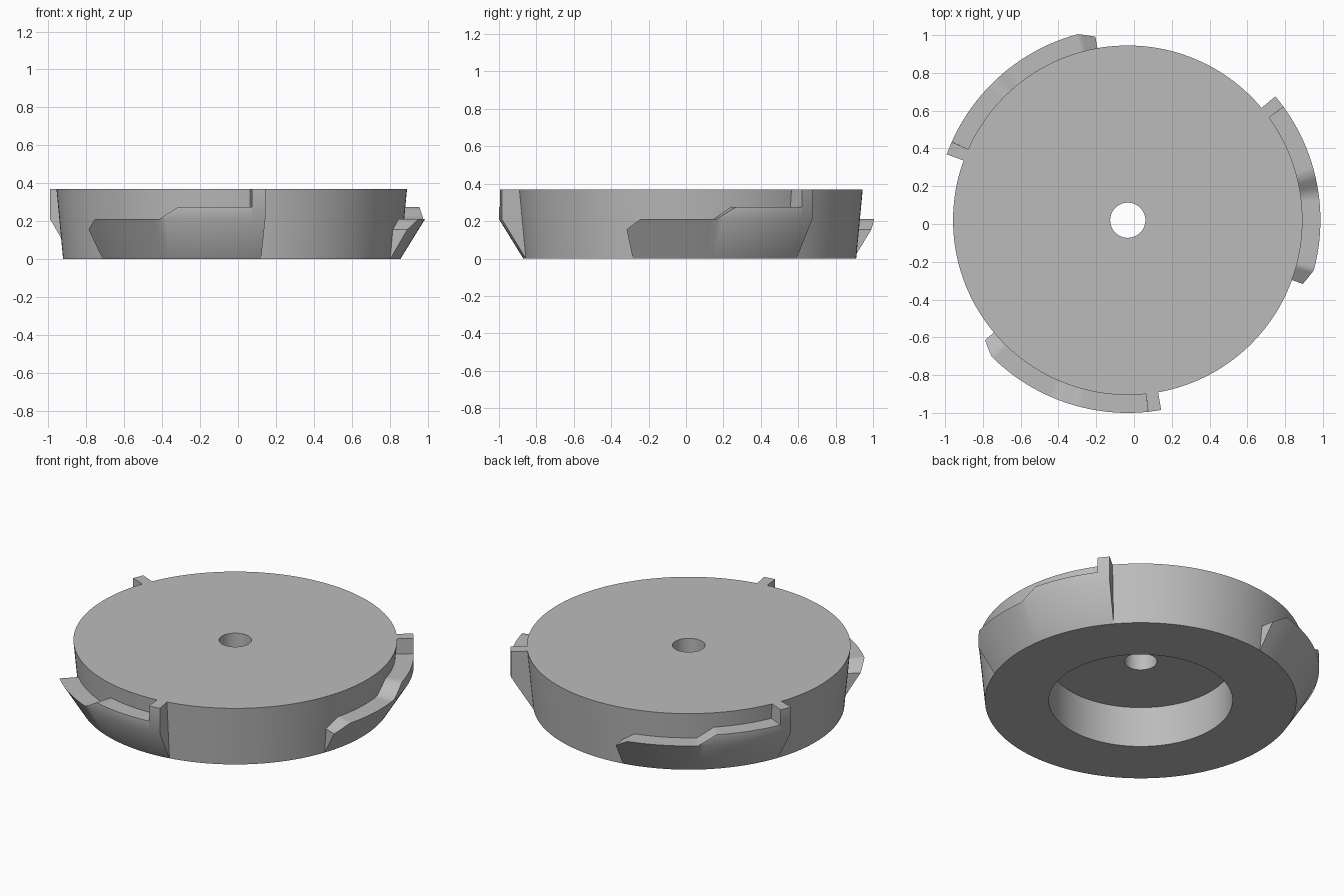
import bpy, bmesh
from math import sin, cos, radians

cube = bpy.data.objects.get("Cube")
if cube:
    bpy.data.objects.remove(cube)

CENTRE = (-0.033, 0.02)
HEIGHT = 0.37
RIM = 1.02       # outer radius of the lugs
FLARE = 0.21     # height where the flared underside of a lug ends
BASE_R, TOP_R = 0.89, 0.925

grey = bpy.data.materials.new("grey_plastic")
grey.use_nodes = True
colour = (0.50, 0.50, 0.50, 1)
grey.diffuse_color = colour
grey.node_tree.nodes["Principled BSDF"].inputs["Base Color"].default_value = colour


def wall(z):
    """Radius of the tapered disc wall at height z."""
    return BASE_R + (TOP_R - BASE_R) * z / HEIGHT


def sweep(name, sections, closed):
    """Join (angle, [(radius, z), ...]) sections into one solid."""
    bm = bmesh.new()
    rings = []
    for angle, points in sections:
        a = radians(angle)
        rings.append([bm.verts.new((CENTRE[0] + r * cos(a), CENTRE[1] + r * sin(a), z))
                      for r, z in points])
    pairs = list(zip(rings, rings[1:]))
    if closed:
        pairs.append((rings[-1], rings[0]))
    else:
        bm.faces.new(rings[0])
        bm.faces.new(rings[-1])
    n = len(rings[0])
    for a, b in pairs:
        for i in range(n):
            j = (i + 1) % n
            bm.faces.new((a[i], a[j], b[j], b[i]))
    bmesh.ops.remove_doubles(bm, verts=bm.verts, dist=1e-5)
    bmesh.ops.recalc_face_normals(bm, faces=bm.faces)
    mesh = bpy.data.meshes.new(name)
    bm.to_mesh(mesh)
    bm.free()
    mesh.materials.append(grey)
    obj = bpy.data.objects.new(name, mesh)
    bpy.context.collection.objects.link(obj)
    bpy.ops.object.select_all(action='DESELECT')
    obj.select_set(True)
    bpy.context.view_layer.objects.active = obj
    bpy.ops.object.shade_smooth_by_angle(angle=radians(35))
    return obj


# Disc with a centre hole and a round recess underneath
profile = [(0.093, 0.256), (0.525, 0.256), (0.525, 0), (BASE_R, 0),
           (TOP_R, HEIGHT), (0.093, HEIGHT)]
sweep("cap_disc", [(a, profile) for a in range(0, 360, 2)], True)

# Height of a lug's top along its length: lead-in, shelf, ramp, upper shelf, stop
STEPS = [(0, 0.155), (5, FLARE), (28, FLARE), (34, 0.275), (56, 0.275),
         (56.02, HEIGHT), (60, HEIGHT)]


def lug_top(angle):
    for (a0, z0), (a1, z1) in zip(STEPS, STEPS[1:]):
        if angle <= a1:
            return z0 + (z1 - z0) * (angle - a0) / (a1 - a0)


def lug_section(top):
    z = min(top, FLARE)
    r = BASE_R + (RIM - BASE_R) * z / FLARE
    return [(BASE_R, 0), (r, z), (r, top), (wall(top), top)]


# Three locking lugs around the wall
angles = sorted(set(range(0, 61, 2)) | {a for a, z in STEPS})
for number, start in enumerate((100, 220, 340), 1):
    sweep(f"locking_lug_{number}",
          [(start + a, lug_section(lug_top(a))) for a in angles], False)
